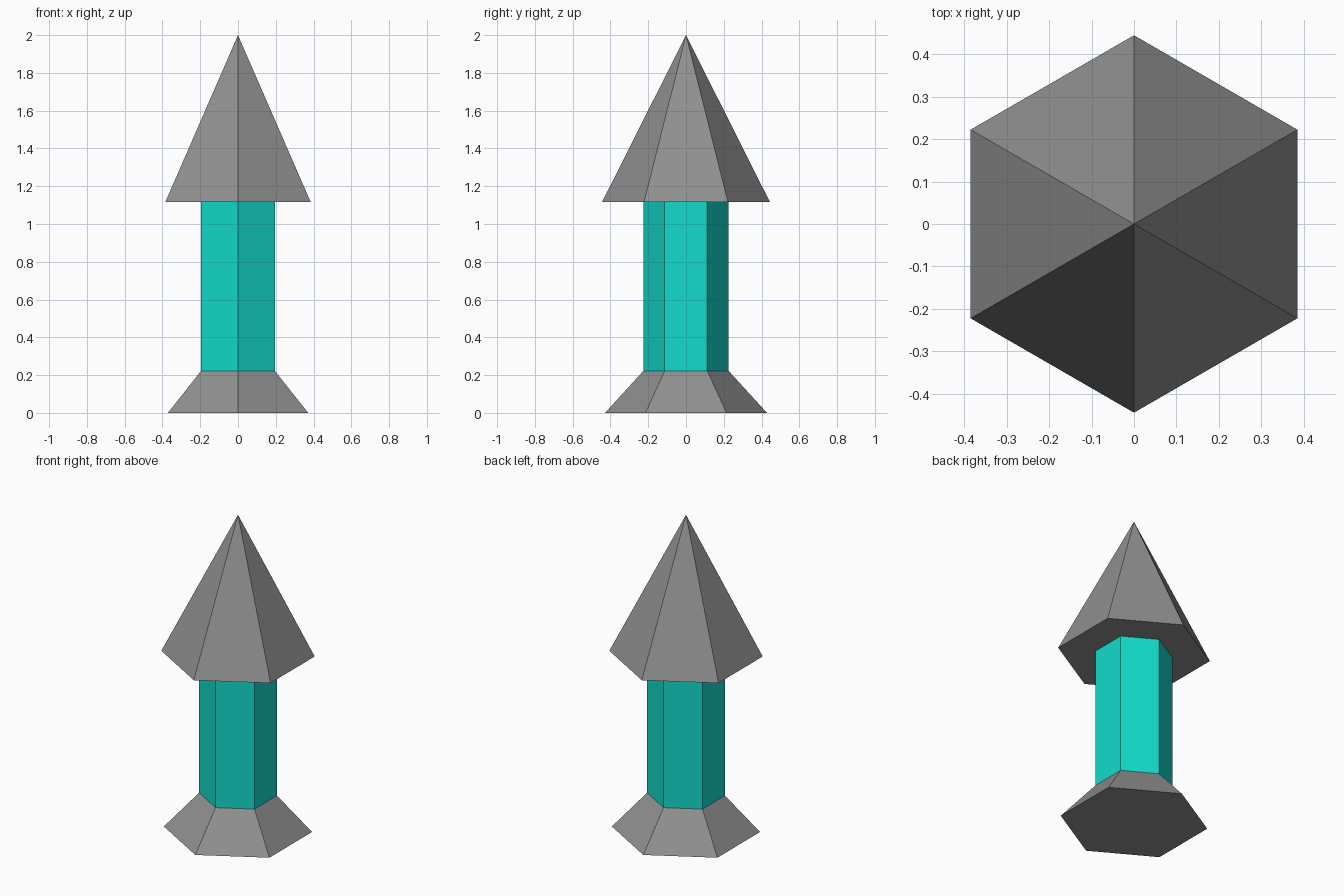
import bpy

if "Cube" in bpy.data.objects:
    bpy.data.objects.remove(bpy.data.objects["Cube"])


def material(name, color):
    m = bpy.data.materials.new(name)
    m.diffuse_color = (*color, 1)
    m.use_nodes = True
    m.node_tree.nodes["Principled BSDF"].inputs["Base Color"].default_value = m.diffuse_color
    return m


grey = material("stone_grey", (0.28, 0.28, 0.28))
turquoise = material("turquoise", (0.006, 0.71, 0.60))


def hex_part(name, r_bottom, r_top, z0, z1, mat):
    """Six-sided solid with corners on the y axis."""
    bpy.ops.mesh.primitive_cone_add(vertices=6, radius1=r_bottom, radius2=r_top,
                                    depth=z1 - z0, location=(0, 0, (z0 + z1) / 2))
    obj = bpy.context.object
    obj.name = name
    obj.data.materials.append(mat)
    return obj


# Flared foot, straight shaft, pointed roof
hex_part("base", 0.429, 0.225, 0, 0.223, grey)
hex_part("column", 0.225, 0.225, 0.223, 1.117, turquoise)
hex_part("pointed_cap", 0.444, 0, 1.117, 2, grey)
